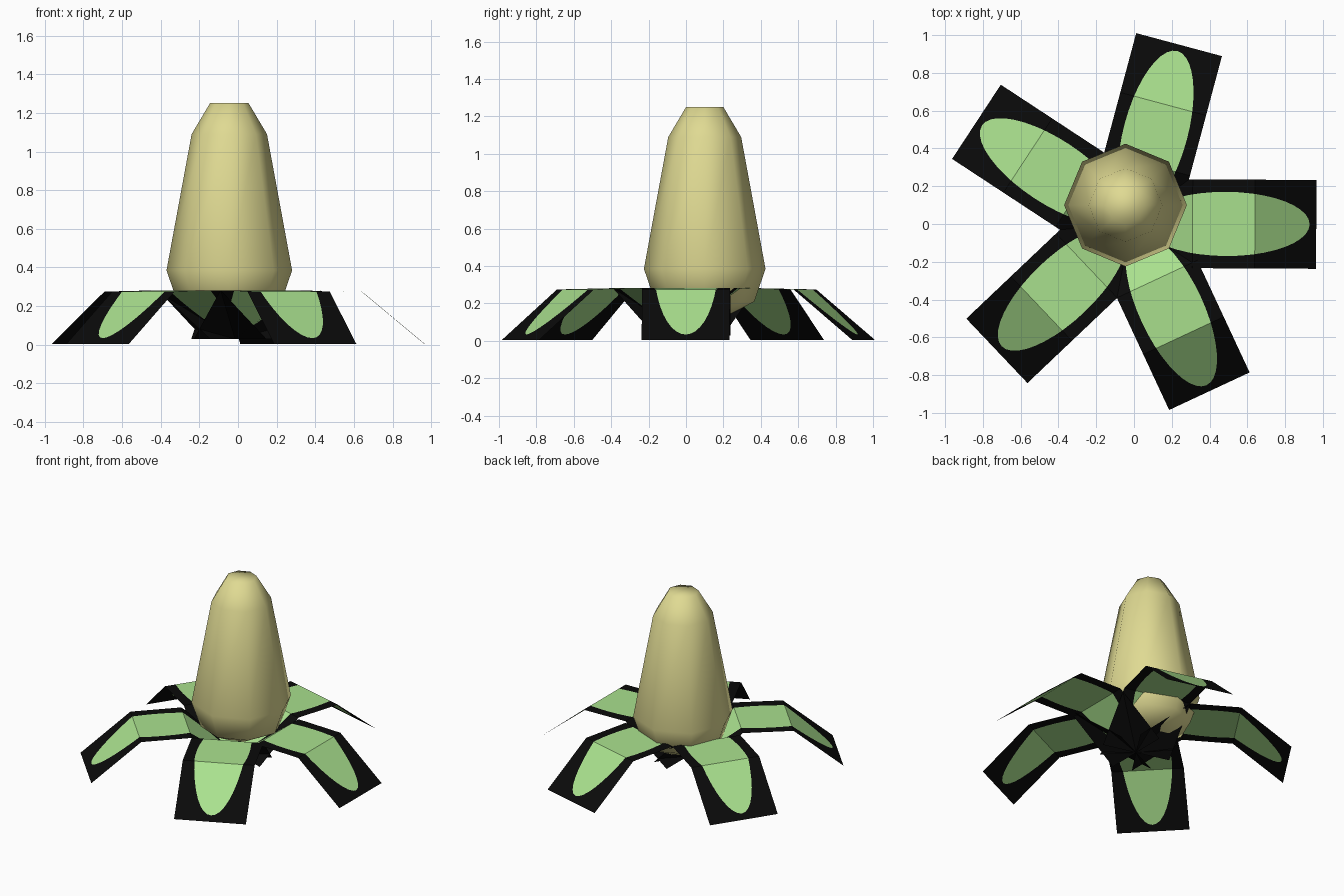
import bpy, bmesh, math
from mathutils import Matrix, Vector

if "Cube" in bpy.data.objects:
    bpy.data.objects.remove(bpy.data.objects["Cube"])


def material(name, rgb):
    m = bpy.data.materials.new(name)
    m.diffuse_color = (*rgb, 1)
    m.use_nodes = True
    m.node_tree.nodes["Principled BSDF"].inputs["Base Color"].default_value = m.diffuse_color
    return m


CREAM = material("cream", (0.74, 0.70, 0.29))
GREEN = material("leaf green", (0.40, 0.75, 0.27))
BLACK = material("black border", (0.003, 0.003, 0.003))


def finish(bm, name, mats):
    me = bpy.data.meshes.new(name)
    bm.to_mesh(me)
    bm.free()
    for m in mats:
        me.materials.append(m)
    ob = bpy.data.objects.new(name, me)
    bpy.context.collection.objects.link(ob)
    return ob


# Eight-sided tapering body, lathed from a profile and capped
def body():
    profile = [(0.13, 0.14), (0.265, 0.21), (0.325, 0.385), (0.195, 1.09), (0.1, 1.25)]
    sides = 8
    bm = bmesh.new()
    rings = []
    for r, z in profile:
        rings.append([bm.verts.new((-0.045 + r * math.cos(math.tau * i / sides),
                                    0.1 + r * math.sin(math.tau * i / sides), z))
                      for i in range(sides)])
    for a, b in zip(rings, rings[1:]):
        for i in range(sides):
            j = (i + 1) % sides
            bm.faces.new((a[i], a[j], b[j], b[i]))
    bm.faces.new(rings[0][::-1])
    bm.faces.new(rings[-1])
    for f in bm.faces:
        f.smooth = True
    finish(bm, "body", [CREAM])


# Leaf strip folded twice, with an oval green blade cut into a black border
FOLDS = [(0.0, 0.03), (0.325, 0.282), (0.655, 0.275), (0.98, 0.005)]
HALF_WIDTH = 0.235
TIP_IN, TIP_OUT = 0.06, 0.945


def height(r):
    for (r0, z0), (r1, z1) in zip(FOLDS, FOLDS[1:]):
        if r <= r1:
            return z0 + (z1 - z0) * (r - r0) / (r1 - r0)
    return FOLDS[-1][1]


def blade(r):
    mid, half = (TIP_IN + TIP_OUT) / 2, (TIP_OUT - TIP_IN) / 2
    return 0.17 * math.sqrt(max(0, 1 - ((r - mid) / half) ** 2))


def leaf(name, angle):
    mid, half = (TIP_IN + TIP_OUT) / 2, (TIP_OUT - TIP_IN) / 2
    stations = {mid - half * math.cos(math.pi * i / 20) for i in range(21)}
    stations = sorted(stations | {r for r, _ in FOLDS})
    bm = bmesh.new()
    rows = []
    for r in stations:
        w = blade(r)
        rows.append([bm.verts.new((r, y, height(r)))
                     for y in (-HALF_WIDTH, -w, w, HALF_WIDTH)])
    for a, b in zip(rows, rows[1:]):
        for k in range(3):
            f = bm.faces.new((a[k], b[k], b[k + 1], a[k + 1]))
            f.material_index = 1 if k == 1 else 0
    bmesh.ops.remove_doubles(bm, verts=bm.verts, dist=1e-5)
    bm.transform(Matrix.Translation(Vector((-0.015, 0.003, 0)))
                 @ Matrix.Rotation(math.radians(angle), 4, 'Z'))
    finish(bm, name, [BLACK, GREEN])


body()
for n, a in enumerate((-0.3, 75, 146.7, 223.5, 295)):
    leaf(f"leaf_{n + 1}", a)
